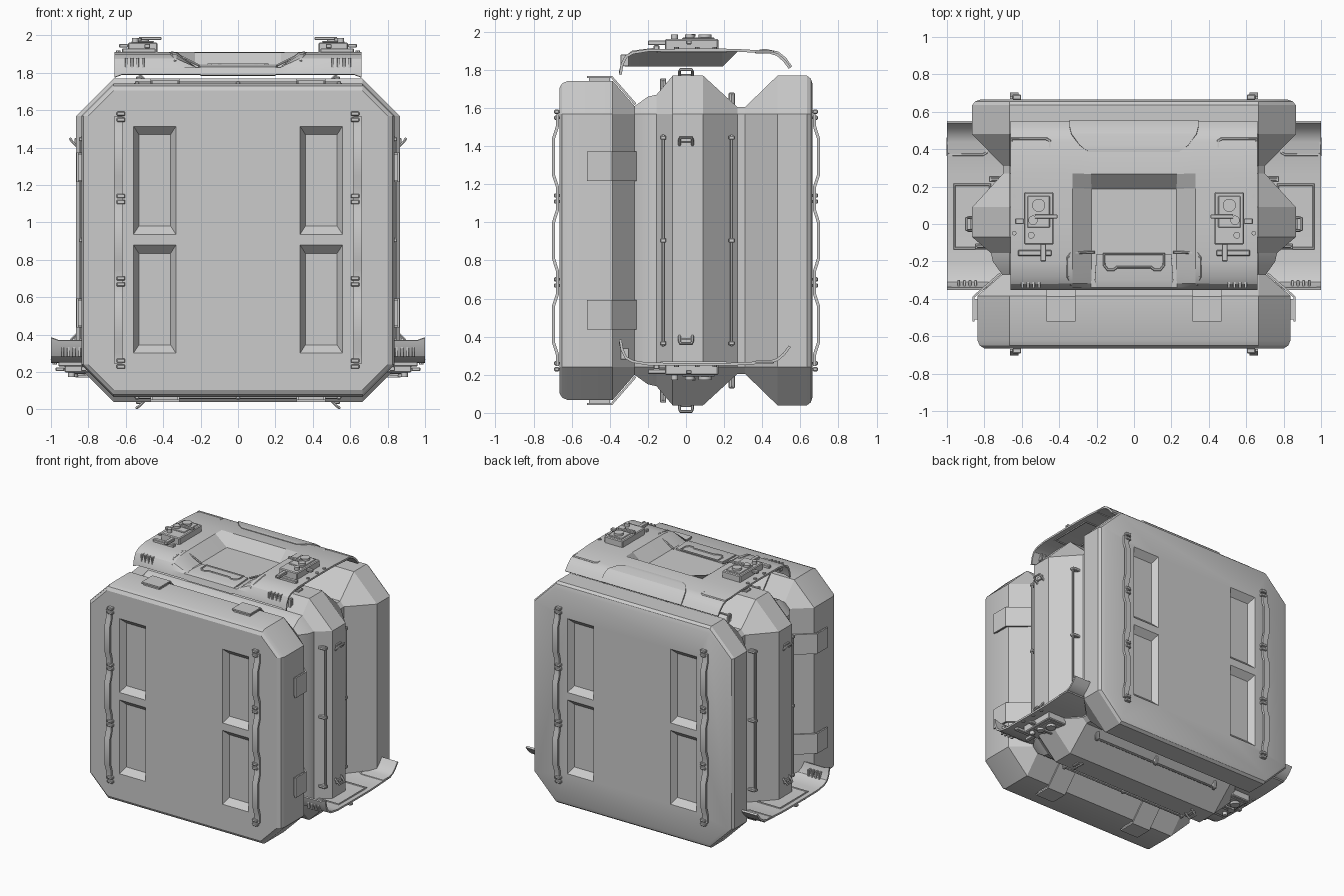
import bpy, bmesh
from math import radians, cos, sin, pi
from mathutils import Matrix, Vector

if "Cube" in bpy.data.objects:
    bpy.data.objects.remove(bpy.data.objects["Cube"])

grey = bpy.data.materials.new("plain_grey")
grey.use_nodes = True
COLOUR = (0.6, 0.6, 0.6, 1)
grey.diffuse_color = COLOUR
grey.node_tree.nodes["Principled BSDF"].inputs["Base Color"].default_value = COLOUR

MID = 0.905
parts = []
T = Matrix.Translation
I = Matrix.Identity(4)


def finish(name, bm, matrix=I):
    bmesh.ops.transform(bm, matrix=matrix, verts=bm.verts)
    bmesh.ops.recalc_face_normals(bm, faces=bm.faces)
    me = bpy.data.meshes.new(name)
    bm.to_mesh(me)
    bm.free()
    me.materials.append(grey)
    ob = bpy.data.objects.new(name, me)
    bpy.context.collection.objects.link(ob)
    parts.append(ob)
    return ob


def box(name, lo, hi, matrix=I, bevel=0.004):
    bm = bmesh.new()
    bmesh.ops.create_cube(bm, size=1)
    for v in bm.verts:
        v.co = [lo[i] + (v.co[i] + 0.5) * (hi[i] - lo[i]) for i in range(3)]
    ob = finish(name, bm, matrix)
    if bevel:
        ob.modifiers.new("bevel", "BEVEL").width = bevel
    return ob


def cylinder(name, centre, r, depth, matrix=I, sides=16):
    bm = bmesh.new()
    bmesh.ops.create_cone(bm, cap_ends=True, segments=sides, radius1=r,
                          radius2=r, depth=depth, matrix=T(centre))
    return finish(name, bm, matrix)


def sheet(name, rows, thick, matrix=I):
    """Grid of points skinned into a thin sheet."""
    bm = bmesh.new()
    vs = [[bm.verts.new(p) for p in row] for row in rows]
    for a, b in zip(vs, vs[1:]):
        for i in range(len(a) - 1):
            bm.faces.new((a[i], a[i + 1], b[i + 1], b[i]))
    ob = finish(name, bm, matrix)
    mod = ob.modifiers.new("thickness", "SOLIDIFY")
    mod.thickness, mod.offset = thick, 0
    return ob


def ribbon(name, path, width, thick, matrix=I):
    return sheet(name, [[(s * width / 2, a, b) for s in (-1, 1)] for a, b in path], thick, matrix)


def tube(name, points, r, matrix=I, closed=False):
    cu = bpy.data.curves.new(name, "CURVE")
    cu.dimensions = "3D"
    cu.bevel_depth, cu.bevel_resolution, cu.use_fill_caps = r, 1, True
    sp = cu.splines.new("POLY")
    sp.points.add(len(points) - 1)
    for p, q in zip(sp.points, points):
        p.co = (*(matrix @ Vector(q)), 1)
    sp.use_cyclic_u = closed
    cu.materials.append(grey)
    ob = bpy.data.objects.new(name, cu)
    bpy.context.collection.objects.link(ob)
    parts.append(ob)


# Main body: an octagon swept front to back through three ridges
profile = [(-.665, .8), (-.65, .825), (-.62, .838), (-.385, .838), (-.27, .705),
           (-.2, .755), (-.155, .765), (-.07, .865), (.09, .865), (.27, .7),
           (.31, .7), (.48, .865), (.635, .865), (.655, .85), (.665, .82)]
C = 0.665
bm = bmesh.new()
rings = []
for y, h in profile:
    outline = [(C, h), (h, C), (h, -C), (C, -h), (-C, -h), (-h, -C), (-h, C), (-C, h)]
    rings.append([bm.verts.new((x, y, z + MID)) for x, z in outline])
for a, b in zip(rings, rings[1:]):
    for i in range(8):
        bm.faces.new((a[i], a[(i + 1) % 8], b[(i + 1) % 8], b[i]))
bm.faces.new(rings[0])
bm.faces.new(rings[-1])
body = finish("body", bm)

# Front and back faces: local x across, y up, z outward
ends = [("front", T((0, -.665, MID)) @ Matrix.Rotation(radians(90), 4, "X"))]
ends.append(("back", Matrix.Rotation(pi, 4, "Z") @ ends[0][1]))

# Sunken panels
bm = bmesh.new()
for _, m in ends:
    for sx in (-1, 1):
        for cy in (-.315, .32):
            loops = []
            for lo, hi, hy, out in ((.325, .566, .3, .012), (.36, .53, .245, -.045)):
                loops.append([bm.verts.new(m @ Vector((sx * x, cy + y, out)))
                              for x, y in ((lo, -hy), (hi, -hy), (hi, hy), (lo, hy))])
            a, b = loops
            bm.faces.new(a)
            bm.faces.new(b)
            for i in range(4):
                bm.faces.new((a[i], a[(i + 1) % 4], b[(i + 1) % 4], b[i]))
cutter = finish("panel_cutter", bm)
cutter.hide_render = True
parts.remove(cutter)
cut = body.modifiers.new("panels", "BOOLEAN")
cut.operation, cut.object, cut.solver = "DIFFERENCE", cutter, "EXACT"

# Wavy rails with clips
clips = (-.66, -.22, .22, .66)
wave = []
for a, b in zip(clips, clips[1:]):
    d = b - a
    wave += [(a, .01), (a + .14 * d, .01), (a + .28 * d, .03), (a + .72 * d, .03), (a + .86 * d, .01)]
wave.append((clips[-1], .01))
for end, m in ends:
    for sx in (-1, 1):
        ribbon(end + "_rail", wave, .045, .016, m @ T((sx * .64, 0, 0)))
        for t in clips:
            for dt in (-.016, .016):
                box(end + "_rail_clip", (sx * .626 - .023, t + dt - .011, 0),
                    (sx * .626 + .023, t + dt + .011, .027), m)

# Fittings repeated on all four sides: local x along the side, z outward
for k, side in enumerate(("top", "left", "bottom", "right")):
    m = T((0, 0, MID)) @ Matrix.Rotation(k * pi / 2, 4, "Y")
    for s in (-1, 1):
        ribbon(side + "_bracket", [(-.52, .858), (-.39, .858), (-.265, .715)], .156, .012, m @ T((s * .39, 0, 0)))
        box(side + "_bracket_foot", (s * .39 - .07, -.51, .83), (s * .39 + .07, -.4, .855), m, 0)
        # Small grab loop near each end of the middle ridge
        tube(side + "_grab_loop", [(s * .5, -.034, .86), (s * .525, -.034, .885), (s * .542, -.03, .897),
                                   (s * .542, .03, .897), (s * .525, .034, .885), (s * .5, .034, .86)], .008, m)
        box(side + "_grab_plate", (s * .53 - .015, -.03, .86), (s * .53 + .015, .03, .875), m)
    # Long rods beside the ridge
    for y, h in ((-.12, .805), (.24, .73)):
        tube(side + "_rod", [(-.55, y, h - .01), (-.55, y, h + .03), (-.53, y, h + .036),
                             (.53, y, h + .036), (.55, y, h + .03), (.55, y, h - .01)], .008, m)
        for t in (-.54, 0, .54):
            box(side + "_rod_clip", (t - .011, y - .016, h - .02), (t + .011, y + .016, h + .046), m)

# Curved carrier plates: one on top, one inverted whose ends stick out at the sides
curve = [(-.345, 1.775), (-.335, 1.83), (-.315, 1.87), (-.28, 1.89), (-.2, 1.903), (0, 1.905),
         (.19, 1.905), (.27, 1.903), (.44, 1.893), (.48, 1.88), (.515, 1.85), (.545, 1.81)]
flip = T((0, 0, 2.16)) @ Matrix.Scale(-1, 4, (0, 0, 1))


def carrier(name, m, shift, bowl):
    half = [.23, .33, .62, .66]
    cols = [-x for x in reversed(half)] + half
    rows = []
    for y, z in curve:
        row = []
        for x in cols:
            zz = z
            if y < -.34 and abs(x) < .64:
                zz = 1.79
            if bowl and abs(x) < .3 and y < .2:
                zz = min(zz, 1.825)
            row.append((x + (shift if x > 0 else -shift), y, zz))
        rows.append(row)
    sheet(name, rows, .014, m)
    for s in (-1, 1):
        g = m @ T((s * shift, 0, 0))
        X = lambda a, b: (min(s * a, s * b), max(s * a, s * b))

        def block(part, x, y, z, bevel=.004):
            (x0, x1) = X(*x)
            box(name + part, (x0, y[0], z[0]), (x1, y[1], z[1]), g, bevel)

        # Rounded trim strip near the rear edge
        ring = [(.45, .38), (.47, .37), (.655, .37), (.655, .455), (.47, .455), (.45, .445)]
        tube(name + "_trim", [(s * x, y, 1.894) for x, y in ring], .009, g, True)
        # Frame around the gadget
        tube(name + "_frame", [(s * x, y, 1.9) for x, y in ((.43, -.13), (.62, -.13), (.62, .21), (.43, .21))],
             .01, g, True)
        # Slots in the front skirt
        for i in range(4):
            x = .5 + i * .03
            block("_slot_rib", (x, x + .014), (-.343, -.3), (1.82, 1.88), .002)
        # Gadget: box, dials, pins and arms
        block("_gadget", (.43, .588), (-.11, .17), (1.9, 1.962), .006)
        block("_gadget_cap", (.45, .57), (-.02, .15), (1.96, 1.97))
        block("_gadget_arm", (.47, .50), (-.2, -.1), (1.93, 1.955))
        block("_gadget_pin", (.588, .635), (.0, .03), (1.935, 1.955))
        block("_gadget_bar", (.44, .62), (-.17, -.14), (1.905, 1.93))
        for x, y, r in ((.51, .1, .035), (.54, .02, .025), (.55, -.06, .018)):
            cylinder(name + "_dial", (s * x, y, 1.972), r, .03, g)
        for y in (-.05, .06, .15):
            cylinder(name + "_bolt", (s * .64, y, 1.91), .012, .02, g, 8)
        block("_gadget_lever", (.41, .53), (.03, .05), (1.975, 1.99), .002)


carrier("top_carrier", I, 0, True)
carrier("lower_carrier", flip, .34, False)

# Front lip and inset grip of the top carrier
sheet("front_lip", [[(s * x, y, z) for s in (-1, 1)] for x, y, z in
                    ((.2, -.345, 1.785), (.2, -.335, 1.825), (.21, -.3, 1.835), (.2, -.16, 1.835))], .016)
grip = [(-.16, -.16), (.16, -.16), (.16, -.22), (.14, -.245), (.11, -.245), (.09, -.23),
        (-.09, -.23), (-.11, -.245), (-.14, -.245), (-.16, -.22)]
tube("grip_outline", [(x, y, 1.843) for x, y in grip], .007, closed=True)
for s in (-1, 1):
    tube("lip_edge", [(s * x, y, z) for x, y, z in ((.21, -.15, 1.84), (.34, -.155, 1.905), (.355, -.18, 1.908),
                                                   (.355, -.28, 1.895), (.335, -.325, 1.86))], .007)
# Rear flap
sheet("rear_flap", [[(s * x, y, z) for s in (-1, 1)] for x, y, z in
                    ((.24, .385, 1.9), (.29, .42, 1.902), (.335, .48, 1.89), (.345, .52, 1.858), (.345, .55, 1.815))], .016)

# Apply modifiers, remove the cutter and smooth
bpy.ops.object.select_all(action="DESELECT")
for ob in parts:
    ob.select_set(True)
bpy.context.view_layer.objects.active = body
bpy.ops.object.convert(target="MESH")
bpy.data.objects.remove(cutter)
bpy.ops.object.shade_smooth_by_angle(angle=radians(25))
